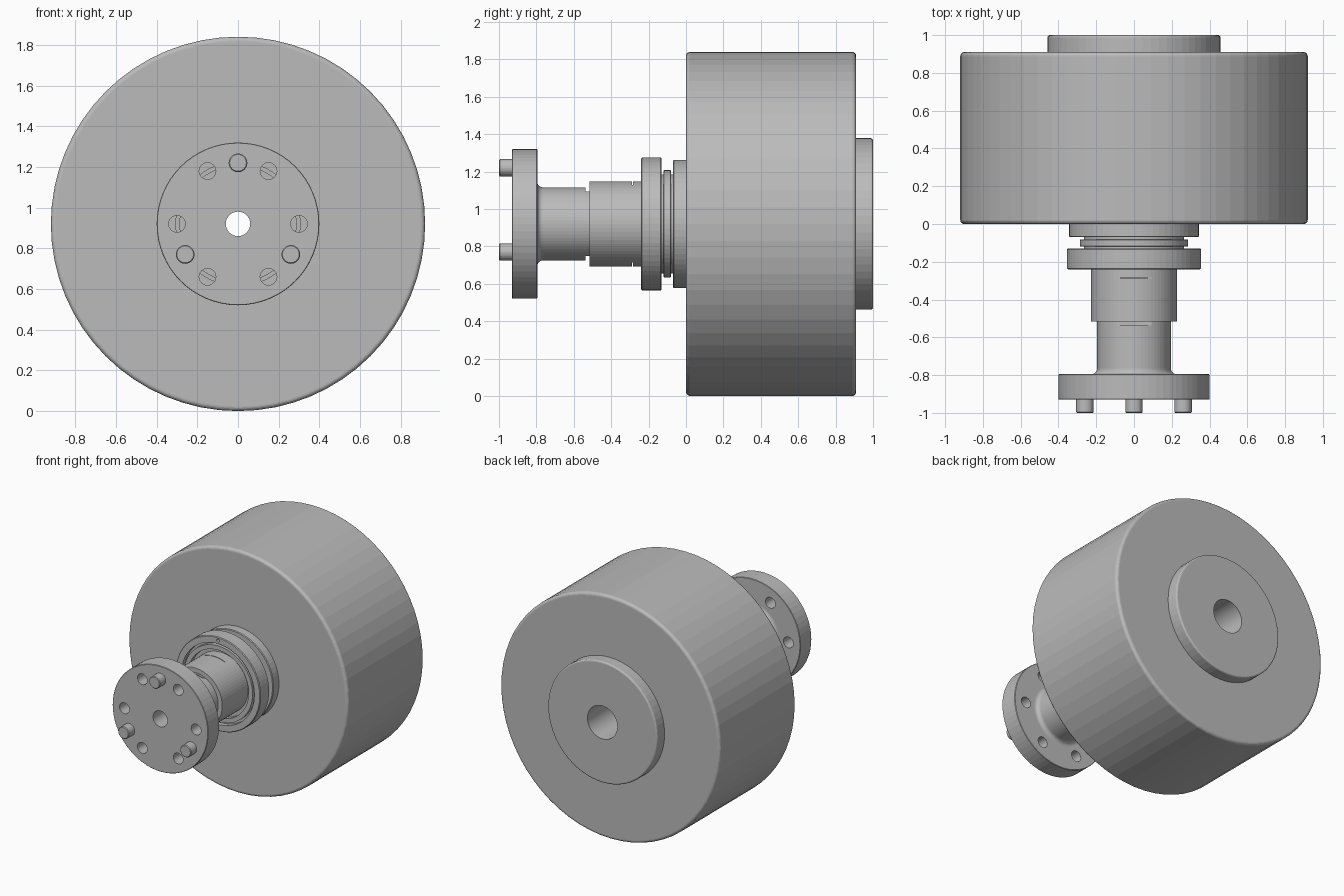
import bpy, bmesh, math
from mathutils import Vector, Matrix

if "Cube" in bpy.data.objects:
    bpy.data.objects.remove(bpy.data.objects["Cube"])

CZ = 0.92          # height of the common axis
SEG = 64

grey = bpy.data.materials.new("metal grey")
grey.diffuse_color = (0.5, 0.5, 0.5, 1)
grey.use_nodes = True
grey.node_tree.nodes["Principled BSDF"].inputs["Base Color"].default_value = grey.diffuse_color


def finish(name, bm):
    bmesh.ops.recalc_face_normals(bm, faces=bm.faces)
    me = bpy.data.meshes.new(name)
    bm.to_mesh(me)
    bm.free()
    me.materials.append(grey)
    ob = bpy.data.objects.new(name, me)
    bpy.context.collection.objects.link(ob)
    return ob


def lathe(name, profile, seg=SEG):
    """Spin a closed (y, radius) outline about the axis."""
    bm = bmesh.new()
    rings = []
    for i in range(seg):
        a = 2 * math.pi * i / seg
        rings.append([bm.verts.new((r * math.cos(a), y, CZ + r * math.sin(a)))
                      for y, r in profile])
    n = len(profile)
    for i in range(seg):
        p, q = rings[i], rings[(i + 1) % seg]
        for j in range(n):
            k = (j + 1) % n
            bm.faces.new((p[j], p[k], q[k], q[j]))
    return finish(name, bm)


def arc(cy, cr, rad, a0, a1, steps=5):
    return [(cy + rad * math.cos(math.radians(a0 + (a1 - a0) * i / steps)),
             cr + rad * math.sin(math.radians(a0 + (a1 - a0) * i / steps)))
            for i in range(steps + 1)]


def add_cyl(bm, radius, y0, y1, ring, deg, seg=24):
    a = math.radians(deg)
    pos = Vector((ring * math.cos(a), (y0 + y1) / 2, CZ + ring * math.sin(a)))
    m = Matrix.Translation(pos) @ Matrix.Rotation(math.pi / 2, 4, 'X')
    return bmesh.ops.create_cone(bm, cap_ends=True, segments=seg, radius1=radius,
                                 radius2=radius, depth=y1 - y0, matrix=m)


def add_box(bm, size, pos):
    bmesh.ops.create_cube(bm, size=1, matrix=Matrix.Translation(pos) @
                          Matrix.Diagonal((*size, 1)))


def cut(ob, bm):
    tool = finish("cutter", bm)
    tool.hide_render = True
    mod = ob.modifiers.new("cut", 'BOOLEAN')
    mod.operation, mod.solver, mod.object = 'DIFFERENCE', 'EXACT', tool
    bpy.context.view_layer.objects.active = ob
    bpy.ops.object.modifier_apply(modifier=mod.name)
    bpy.data.objects.remove(tool)


# Large drum with rounded rims, rear hub boss and wide rear bore
b = 0.022
lathe("drum", [(0, 0.125)] + arc(b, 0.92 - b, b, 180, 90)
      + arc(0.91 - b, 0.92 - b, b, 90, 0)
      + [(0.91, 0.458)] + arc(0.988, 0.446, 0.012, 90, 0, 3) + [(1.0, 0.125)])

# Collar stack in front of the drum
lathe("rear_collar", [(0.0, 0.06), (0.0, 0.343), (-0.065, 0.343),
                      (-0.07, 0.338), (-0.07, 0.06)])
lathe("spacer_ring", [(-0.07, 0.1), (-0.07, 0.265), (-0.081, 0.265), (-0.081, 0.284),
                      (-0.084, 0.287), (-0.117, 0.287), (-0.12, 0.284),
                      (-0.12, 0.265), (-0.13, 0.265), (-0.13, 0.1)])
collar = lathe("front_collar", [(-0.13, 0.1), (-0.13, 0.35), (-0.135, 0.355),
                                (-0.235, 0.355), (-0.24, 0.35), (-0.24, 0.305),
                                (-0.205, 0.305), (-0.205, 0.288), (-0.237, 0.288),
                                (-0.237, 0.255), (-0.205, 0.255), (-0.205, 0.1)])
bm = bmesh.new()
add_cyl(bm, 0.012, -0.3, -0.19, 0.33, 90, 16)
cut(collar, bm)

# Stepped shaft with a filleted mounting flange and a narrow bore
flange = lathe("shaft_and_flange",
               [(-0.93, 0.06), (-0.93, 0.397), (-0.927, 0.4), (-0.798, 0.4), (-0.795, 0.397)]
               + arc(-0.765, 0.225, 0.03, 180, 270)
               + [(-0.515, 0.195), (-0.515, 0.228), (-0.13, 0.228), (-0.13, 0.06)])

# Bolt holes in the flange and shallow slots across the shaft
bm = bmesh.new()
for deg in range(0, 360, 60):
    add_cyl(bm, 0.041, -0.96, -0.75, 0.3, deg)
for side in (-1, 1):
    add_box(bm, (0.19, 0.02, 0.08), (0, -0.527, CZ + side * 0.212))
    add_box(bm, (0.19, 0.005, 0.04), (0, -0.287, CZ + side * 0.227))
cut(flange, bm)

# Three drive pins with a chamfered tip
for n, deg in enumerate((90, 210, 330)):
    bm = bmesh.new()
    add_cyl(bm, 0.046, -1.0, -0.92, 0.3, deg, 32)
    tip = [e for e in bm.edges if all(v.co.y < -0.99 for v in e.verts)]
    bmesh.ops.bevel(bm, geom=tip, offset=0.005, segments=1, affect='EDGES')
    finish("drive_pin_%d" % (n + 1), bm)
